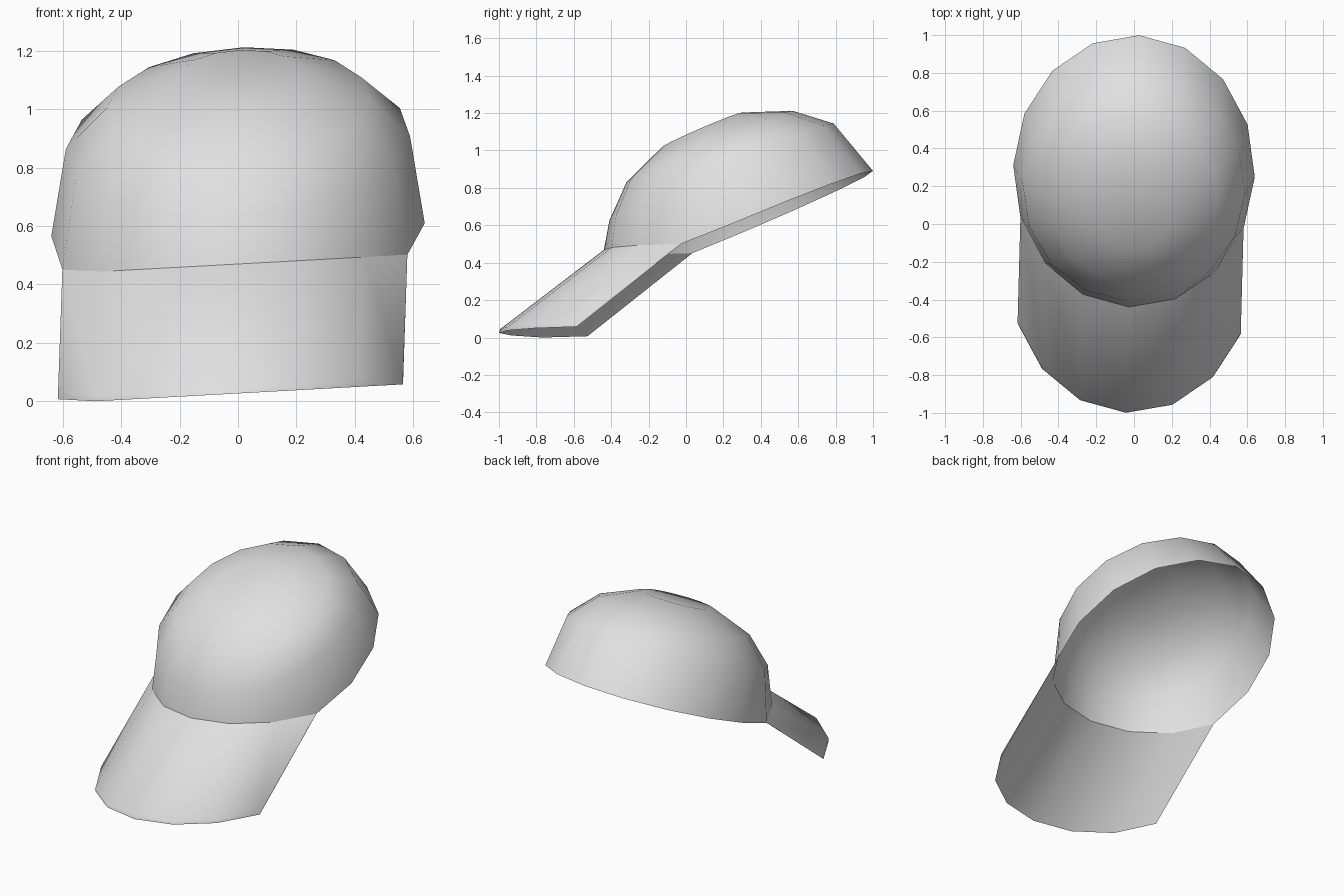
import bpy, bmesh, math
from mathutils import Vector

cube = bpy.data.objects.get("Cube")
if cube:
    bpy.data.objects.remove(cube, do_unlink=True)

SIDES = 16
TURN = math.radians(-2.5)   # slight twist of the facets
PITCH, ROLL = 0.43, 0.055   # backward and sideways tilt

grey = bpy.data.materials.new("light_grey_cloth")
grey.use_nodes = True
colour = (0.75, 0.75, 0.75, 1)
grey.diffuse_color = colour
grey.node_tree.nodes["Principled BSDF"].inputs["Base Color"].default_value = colour


def make_object(name, bm, angle):
    mesh = bpy.data.meshes.new(name)
    bm.to_mesh(mesh)
    bm.free()
    obj = bpy.data.objects.new(name, mesh)
    bpy.context.collection.objects.link(obj)
    mesh.materials.append(grey)
    bpy.ops.object.select_all(action='DESELECT')
    obj.select_set(True)
    bpy.context.view_layer.objects.active = obj
    bpy.ops.object.shade_smooth_by_angle(angle=math.radians(angle))
    return obj


def ellipse(cy, a, b):
    for i in range(SIDES):
        t = TURN + math.tau * i / SIDES
        yield a * math.cos(t), cy + b * math.sin(t)


# Rim: level under the forehead, rising towards the back
rim = [Vector((x, y, 0.47 + 0.42 * max(y, 0) + ROLL * x))
       for x, y in ellipse(0.28, 0.64, 0.72)]


def tilted_ring(cy, cz, a, b):
    return [Vector((x, y, cz + PITCH * (y - cy) + ROLL * x))
            for x, y in ellipse(cy, a, b)]


# Crown: rings lofted up to a small flat top, open underneath
rings = [rim,
         tilted_ring(0.19, 0.885, 0.59, 0.60),
         tilted_ring(0.125, 1.02, 0.45, 0.445),
         tilted_ring(0.085, 1.11, 0.215, 0.215)]
bm = bmesh.new()
loops = [[bm.verts.new(p) for p in ring] for ring in rings]
for low, high in zip(loops, loops[1:]):
    for i in range(SIDES):
        j = (i + 1) % SIDES
        bm.faces.new((low[i], low[j], high[j], high[i]))
bm.faces.new(loops[-1])
make_object("crown", bm, 80)

# Brim: front part of the rim swept forward and down, with a thin front edge
front = rim[9:16]
sweep = Vector((-0.015, -0.56, -min(p.z for p in front)))
lip = Vector((0, 0.005, 0.02))
bm = bmesh.new()
root = [bm.verts.new(p) for p in front]
under = [bm.verts.new(p + sweep) for p in front]
over = [bm.verts.new(p + sweep + lip) for p in front]
for i in range(len(front) - 1):
    j = i + 1
    bm.faces.new((root[i], over[i], over[j], root[j]))
    bm.faces.new((root[j], under[j], under[i], root[i]))
    bm.faces.new((over[i], under[i], under[j], over[j]))
for k in (0, -1):
    bm.faces.new((root[k], under[k], over[k]))
bmesh.ops.recalc_face_normals(bm, faces=bm.faces)
make_object("brim", bm, 40)
